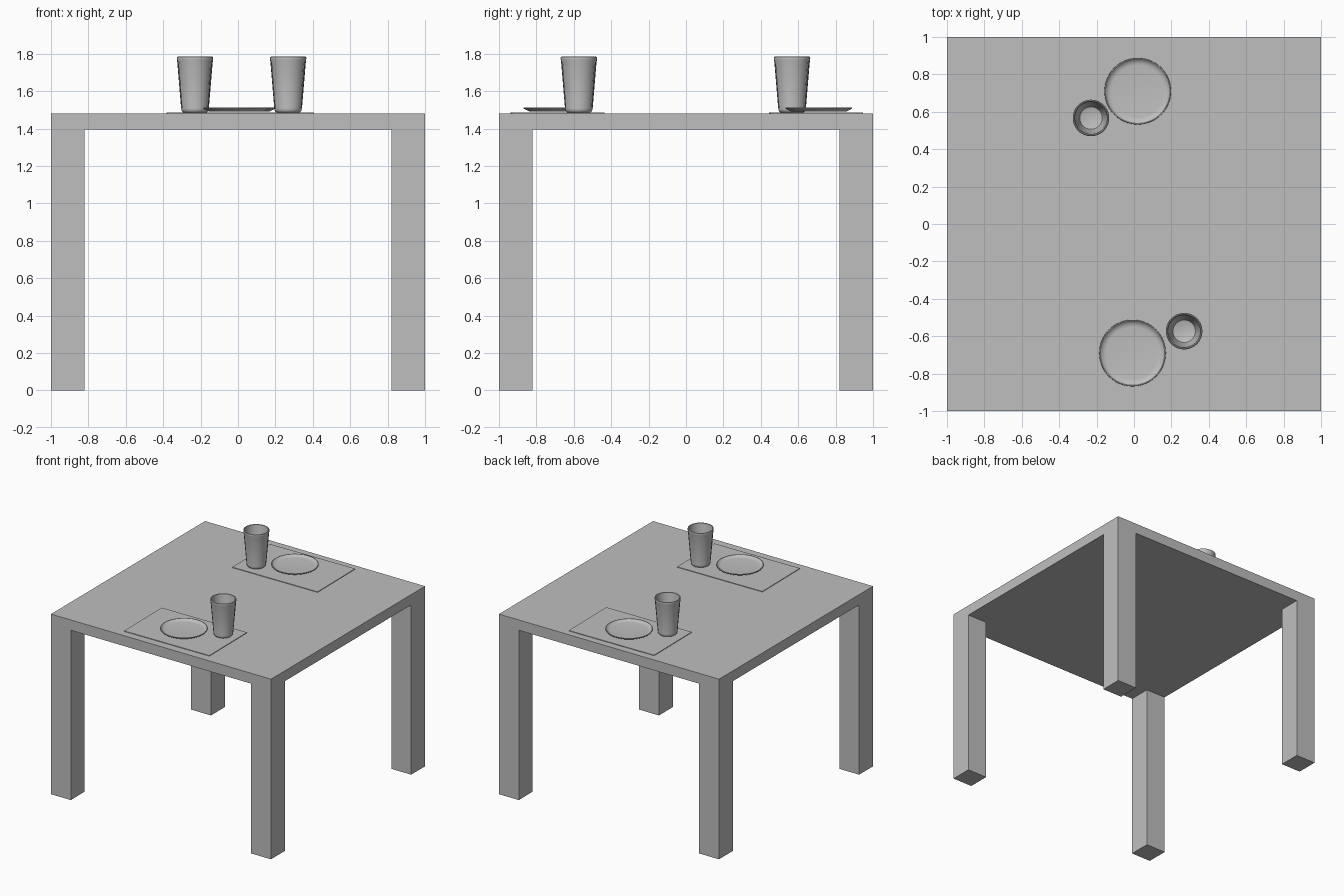
import bpy, bmesh, math
from mathutils import Matrix

if "Cube" in bpy.data.objects:
    bpy.data.objects.remove(bpy.data.objects["Cube"])

grey = bpy.data.materials.new("plain grey")
grey.diffuse_color = (0.52, 0.52, 0.52, 1)
grey.use_nodes = True
grey.node_tree.nodes["Principled BSDF"].inputs["Base Color"].default_value = grey.diffuse_color

TOP, UNDER, LEG = 1.48, 1.395, 0.18
MAT = 0.005


def finish(bm, name, loc=(0, 0, 0), turn=0.0, smooth=False):
    bmesh.ops.recalc_face_normals(bm, faces=bm.faces[:])
    me = bpy.data.meshes.new(name)
    bm.to_mesh(me)
    bm.free()
    me.materials.append(grey)
    if smooth:
        me.shade_smooth()
        me.set_sharp_from_angle(angle=math.radians(35))
    ob = bpy.data.objects.new(name, me)
    ob.location = loc
    ob.rotation_euler.z = turn
    bpy.context.collection.objects.link(ob)
    return ob


def box(size):
    bm = bmesh.new()
    bmesh.ops.create_cube(bm, size=1, matrix=Matrix.Diagonal((*size, 1)))
    return bm


def lathe(profile, segs, flute=0.0):
    """Profile points are (radius, height, ribbed); both ends get flat caps."""
    bm = bmesh.new()
    rings = []
    for r, z, ribbed in profile:
        ring = []
        for i in range(segs):
            a = 2 * math.pi * i / segs
            rr = r - (flute if ribbed and i % 2 else 0)
            ring.append(bm.verts.new((rr * math.cos(a), rr * math.sin(a), z)))
        rings.append(ring)
    for lo, hi in zip(rings, rings[1:]):
        for i in range(segs):
            j = (i + 1) % segs
            bm.faces.new((lo[i], lo[j], hi[j], hi[i]))
    bm.faces.new(rings[0])
    bm.faces.new(rings[-1])
    return bm


# Table: one slab, cut near its edges, corner faces extruded down into legs
bm = box((2, 2, TOP - UNDER))
bmesh.ops.translate(bm, verts=bm.verts[:], vec=(0, 0, (TOP + UNDER) / 2))
for axis in ((1, 0, 0), (0, 1, 0)):
    for s in (-1, 1):
        bmesh.ops.bisect_plane(bm, geom=bm.verts[:] + bm.edges[:] + bm.faces[:],
                               plane_co=[c * s * (1 - LEG) for c in axis],
                               plane_no=axis)
corners = []
for f in bm.faces:
    c = f.calc_center_median()
    if c.z < UNDER + 0.001 and min(abs(c.x), abs(c.y)) > 1 - LEG:
        corners.append(f)
feet = bmesh.ops.extrude_discrete_faces(bm, faces=corners)["faces"]
bmesh.ops.translate(bm, verts=[v for f in feet for v in f.verts],
                    vec=(0, 0, -UNDER))
finish(bm, "table")

# Place settings
plate_profile = [(0.135, 0.0, 0), (0.150, 0.002, 0), (0.174, 0.014, 0),
                 (0.178, 0.019, 0), (0.177, 0.023, 0), (0.172, 0.023, 0),
                 (0.165, 0.017, 0), (0.155, 0.010, 0), (0.140, 0.008, 0)]
cup_profile = [(0.058, 0.0, 0), (0.066, 0.003, 0), (0.071, 0.010, 0),
               (0.0735, 0.022, 0), (0.0745, 0.028, 1), (0.0945, 0.268, 1),
               (0.0965, 0.282, 0), (0.0975, 0.291, 0), (0.096, 0.297, 0),
               (0.092, 0.299, 0), (0.088, 0.296, 0), (0.086, 0.286, 0),
               (0.064, 0.035, 0), (0.060, 0.026, 0), (0.052, 0.022, 0)]

settings = [
    ("back", (0.02, 0.695), (0.02, 0.71), (-0.23, 0.567)),
    ("front", (0.004, -0.687), (-0.008, -0.69), (0.268, -0.573)),
]
for side, mat, plate, cup in settings:
    finish(box((0.77, 0.495, MAT)), side + "_placemat",
           (*mat, TOP + MAT / 2), math.radians(0.6))
    finish(lathe(plate_profile, 64), side + "_plate",
           (*plate, TOP + MAT + 0.005), smooth=True)
    finish(lathe(cup_profile, 72, 0.003), side + "_cup",
           (*cup, TOP + MAT), smooth=True)
